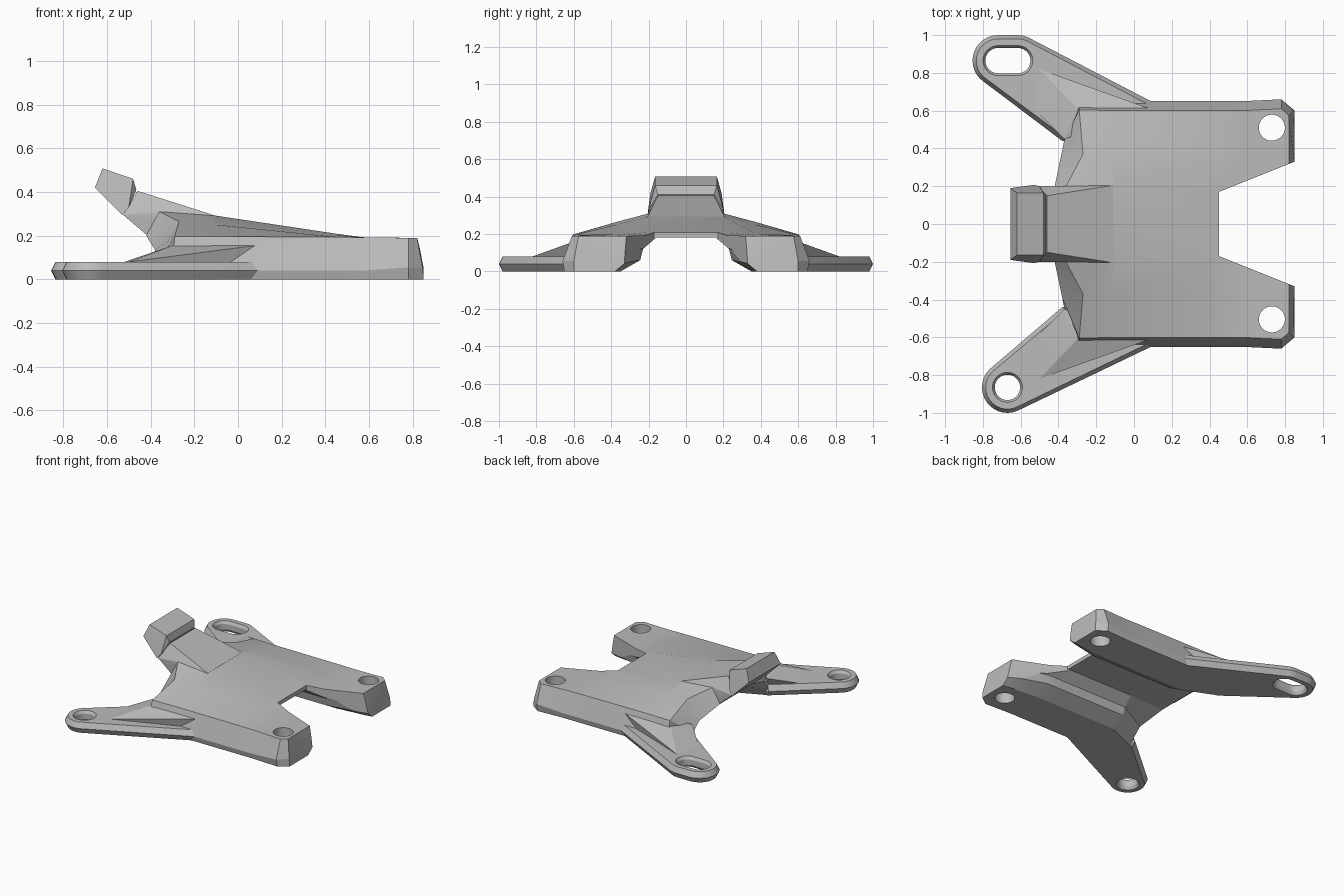
import bpy, bmesh, math
from mathutils import Vector

old = bpy.data.objects.get("Cube")
if old:
    bpy.data.objects.remove(old, do_unlink=True)

grey = bpy.data.materials.new("plain_grey")
grey.use_nodes = True
grey.diffuse_color = (0.5, 0.5, 0.5, 1)
grey.node_tree.nodes["Principled BSDF"].inputs["Base Color"].default_value = (0.5, 0.5, 0.5, 1)


def finish(name, bm):
    bmesh.ops.recalc_face_normals(bm, faces=bm.faces)
    mesh = bpy.data.meshes.new(name)
    bm.to_mesh(mesh)
    bm.free()
    mesh.materials.append(grey)
    ob = bpy.data.objects.new(name, mesh)
    bpy.context.collection.objects.link(ob)
    return ob


def hull(name, points):
    bm = bmesh.new()
    for p in points:
        bm.verts.new(p)
    res = bmesh.ops.convex_hull(bm, input=bm.verts)
    loose = [v for v in bm.verts if not v.link_faces]
    bmesh.ops.delete(bm, geom=loose, context='VERTS')
    bmesh.ops.dissolve_limit(bm, angle_limit=0.01, verts=bm.verts, edges=bm.edges)
    return finish(name, bm)


def both(points):
    return [(x, s * y, z) for x, y, z in points for s in (1, -1)]


def ring(centres, r, z, n=32):
    return [(cx + r * math.cos(2 * math.pi * i / n), cy + r * math.sin(2 * math.pi * i / n), z)
            for cx, cy in centres for i in range(n)]


def combine(target, other, operation):
    mod = target.modifiers.new("combine", 'BOOLEAN')
    mod.operation = operation
    mod.solver = 'EXACT'
    mod.object = other
    bpy.context.view_layer.objects.active = target
    bpy.ops.object.modifier_apply(modifier=mod.name)
    bpy.data.objects.remove(other, do_unlink=True)


# Body: half cross-sections from the crown, down the side and back under the channel
def section(x, crown, shoulder):
    return [(x, 0, crown), (x, .2, crown), (x, .37, crown + (shoulder - crown) * .43),
            (x, .6, shoulder), (x, .65, .04), (x, .64, 0),
            (x, .35, 0), (x, .245, .06), (x, .23, .12), (x, .16, .18), (x, 0, .18)]


front = [(-.36, 0, .31), (-.36, .2, .31), (-.27, .37, .265), (-.29, .605, .197),
         (-.3, .65, .04), (-.3, .64, 0),
         (-.36, .46, 0), (-.37, .44, .07), (-.38, .39, .135), (-.42, .2, .2), (-.42, 0, .2)]
corner = section(.78, .19, .19)
corner[3:9] = [(.78, .61, .19), (.78, .66, .055), (.78, .65, 0),
               (.78, .37, 0), (.78, .3, .05), (.78, .28, .11)]
rear = [(.82, 0, .19), (.82, .2, .19), (.82, .37, .19), (.82, .575, .19),
        (.845, .6, .055), (.85, .6, 0),
        (.85, .38, 0), (.85, .32, .05), (.84, .3, .11), (.83, .2, .18), (.83, 0, .18)]
stations = [front, section(-.11, .293, .196), section(.45, .209, .194),
            section(.57, .193, .192), corner, rear]

bm = bmesh.new()
for side in (1, -1):
    rows = [[bm.verts.new((x, side * y, z)) for x, y, z in st] for st in stations]
    for a, b in zip(rows, rows[1:]):
        for i in range(len(a) - 1):
            bm.faces.new((a[i], a[i + 1], b[i + 1], b[i]))
    for end in (rows[0], rows[-1]):
        for i in range(4):
            bm.faces.new((end[i], end[i + 1], end[9 - i], end[10 - i]))
        bm.faces.new(end[4:7])
bmesh.ops.remove_doubles(bm, verts=bm.verts, dist=1e-5)
frame = finish("bracket_frame", bm)

# Notch between the rear legs
notch = [(x, y, z) for x, y in ((.45, .17), (1, .39)) for z in (-.1, .4)]
combine(frame, hull("notch_cutter", both(notch)), 'DIFFERENCE')

# Raised neck and tilted head at the front of the centre line
neck = [(-.46, .15, .405), (-.11, .205, .294), (-.36, .2, .31), (-.42, .195, .205),
        (-.525, .2, .295), (-.11, .2, .23), (-.35, .19, .21)]
combine(frame, hull("neck", both(neck)), 'UNION')
head = [(-.62, .165, .508), (-.48, .165, .46), (-.655, .19, .42),
        (-.53, .207, .295), (-.465, .15, .41), (-.5, .2, .33)]
combine(frame, hull("head", both(head)), 'UNION')

# Mounting arms: chamfered plate plus a ramp rising to the body side
slot = [(-.72, .865), (-.615, .865)]
round_hole = [(-.67, -.865)]
for side, centres, label in ((1, slot, "left"), (-1, round_hole, "right")):
    plate = ring(centres, .135, .04)
    for z in (0, .08):
        plate += ring(centres, .115, z)
        plate += [(x, side * y, z) for x, y in ((.08, .63), (.05, .5), (-.36, .455), (-.2, .455))]
    plate += [(x, side * y, .04) for x, y in ((.09, .65), (-.38, .44))]
    combine(frame, hull(label + "_arm", plate), 'UNION')
    ramp = [(-.3, .61, .155), (.08, .612, .155), (-.5, .82, .08), (-.37, .45, .13),
            (-.52, .6, .08), (-.2, .5, .15), (.05, .6, .06), (-.48, .8, .06),
            (-.5, .6, .06), (-.34, .47, .06)]
    combine(frame, hull(label + "_ramp", [(x, side * y, z) for x, y, z in ramp]), 'UNION')

# Arm holes, countersunk on both faces
for centres in (slot, round_hole):
    bore = ring(centres, .067, -.1) + ring(centres, .067, .2)
    combine(frame, hull("bore_cutter", bore), 'DIFFERENCE')
    for outer, inner in ((.1, .06), (-.02, .02)):
        sink = ring(centres, .092, outer) + ring(centres, .067, inner)
        combine(frame, hull("sink_cutter", sink), 'DIFFERENCE')

# Straight holes in the rear legs
for y in (.51, -.505):
    bore = ring([(.73, y)], .069, -.1) + ring([(.73, y)], .069, .4)
    combine(frame, hull("leg_bore_cutter", bore), 'DIFFERENCE')

bpy.ops.object.select_all(action='DESELECT')
frame.select_set(True)
bpy.context.view_layer.objects.active = frame
bpy.ops.object.shade_smooth_by_angle(angle=math.radians(15))
